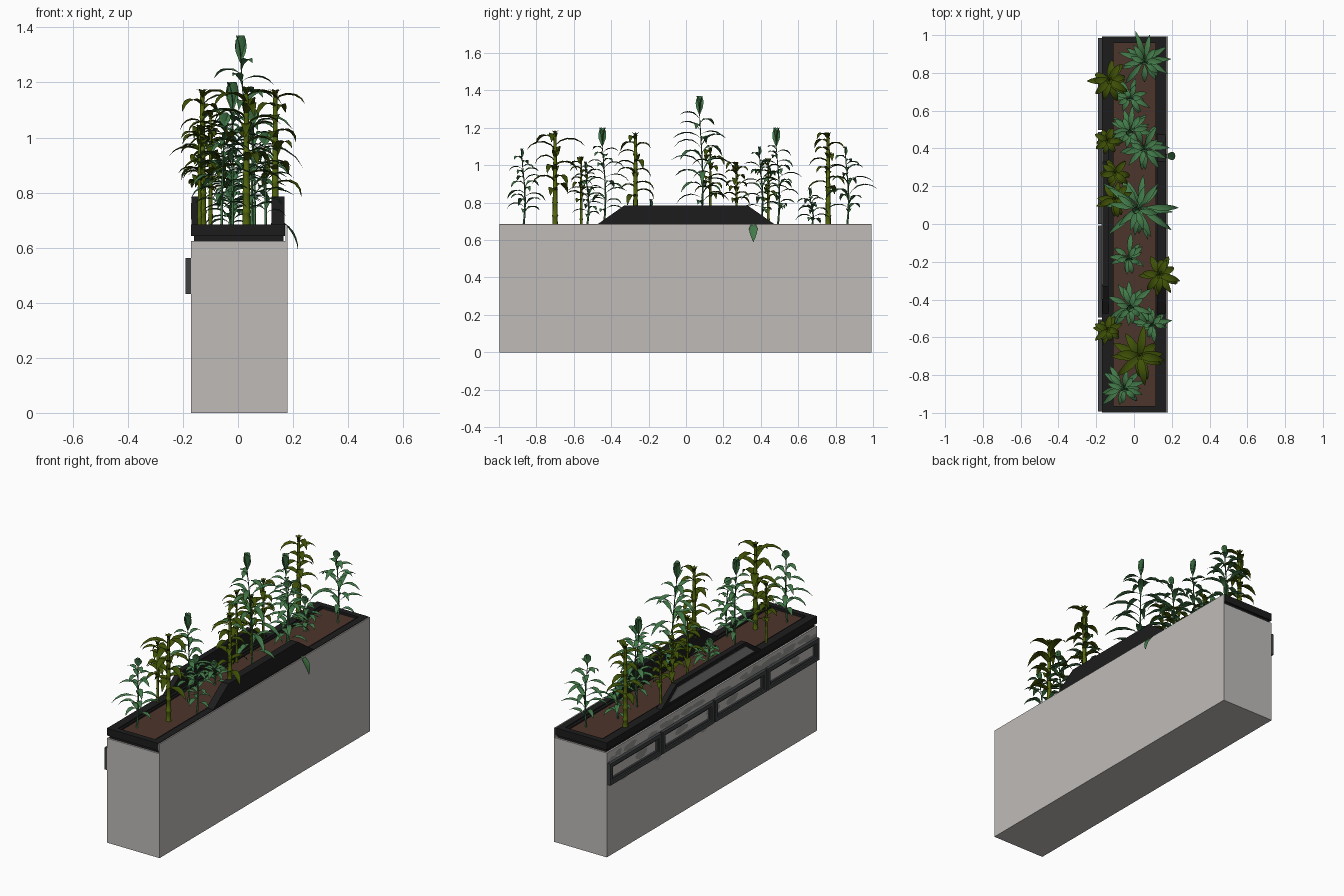
import bpy, bmesh, math, random
from mathutils import Vector

if "Cube" in bpy.data.objects:
    bpy.data.objects.remove(bpy.data.objects["Cube"])
random.seed(7)


def material(name, rgb):
    m = bpy.data.materials.new(name)
    m.diffuse_color = (*rgb, 1)
    m.use_nodes = True
    m.node_tree.nodes["Principled BSDF"].inputs["Base Color"].default_value = m.diffuse_color
    return m


CONCRETE = material("warm concrete", (0.52, 0.50, 0.485))
BLACK = material("black trim", (0.012, 0.012, 0.0125))
DARK = material("dark grey frame", (0.05, 0.052, 0.054))
PANEL = material("grey inset panel", (0.24, 0.24, 0.24))
STAIN = material("grey stain", (0.3, 0.295, 0.29))
SOIL = material("brown soil", (0.072, 0.035, 0.025))
GREEN = material("cool green leaf", (0.055, 0.19, 0.065))
OLIVE = material("olive leaf", (0.048, 0.08, 0.002))
STALK = material("olive stalk", (0.09, 0.14, 0.004))


def finish(name, bm, mats):
    me = bpy.data.meshes.new(name)
    bm.to_mesh(me)
    bm.free()
    for m in mats:
        me.materials.append(m)
    ob = bpy.data.objects.new(name, me)
    bpy.context.collection.objects.link(ob)
    return ob


def add_box(bm, x, y, z):
    vs = [bm.verts.new((a, b, c)) for a in x for b in y for c in z]
    for f in ((0, 1, 3, 2), (4, 6, 7, 5), (0, 4, 5, 1), (2, 3, 7, 6), (0, 2, 6, 4), (1, 5, 7, 3)):
        bm.faces.new([vs[i] for i in f])


def boxes(name, mat, specs):
    bm = bmesh.new()
    for s in specs:
        add_box(bm, *s)
    bmesh.ops.recalc_face_normals(bm, faces=bm.faces)
    return finish(name, bm, [mat])


def prism_x(name, pts, x0, x1, mat):
    """Extrude a (y, z) outline along x."""
    bm = bmesh.new()
    n = len(pts)
    a, b = [[bm.verts.new((x, y, z)) for y, z in pts] for x in (x0, x1)]
    bm.faces.new(a)
    bm.faces.new(b)
    for i in range(n):
        bm.faces.new((a[i], a[(i + 1) % n], b[(i + 1) % n], b[i]))
    bmesh.ops.recalc_face_normals(bm, faces=bm.faces)
    return finish(name, bm, [mat])


# planter body with raised skin on the right side
Y0, Y1 = -0.998, 0.992
boxes("planter_body", CONCRETE, [((-0.17, 0.172), (Y0, Y1), (0, 0.625))])
boxes("right_side_panel", CONCRETE, [((0.172, 0.179), (Y0, Y1), (0, 0.683))])

# collar, rim and soil
boxes("collar", BLACK, [((-0.16, 0.165), (Y0 + 0.01, Y1 - 0.01), (0.625, 0.645))])
boxes("rim", BLACK, [((-0.17, -0.12), (Y0, Y1), (0.642, 0.685)),
                     ((0.13, 0.171), (Y0, Y1), (0.642, 0.685)),
                     ((-0.12, 0.13), (Y0, Y0 + 0.035), (0.642, 0.685)),
                     ((-0.12, 0.13), (Y1 - 0.035, Y1), (0.642, 0.685))])
boxes("inner_lip", BLACK, [((-0.12, -0.108), (Y0 + 0.03, Y1 - 0.03), (0.642, 0.678)),
                           ((0.115, 0.13), (Y0 + 0.03, Y1 - 0.03), (0.642, 0.678))])
boxes("soil", SOIL, [((-0.115, 0.12), (Y0 + 0.03, Y1 - 0.03), (0.642, 0.67))])

# raised trapezoid guards on both long sides, the left with a grey plate
outline = [(-0.48, 0.68), (0.48, 0.68), (0.33, 0.785), (-0.33, 0.785)]
prism_x("left_guard", outline, -0.168, -0.135, BLACK)
prism_x("left_guard_plate", [(-0.40, 0.703), (0.40, 0.703), (0.32, 0.762), (-0.32, 0.762)],
        -0.171, -0.167, PANEL)
prism_x("right_guard", outline, 0.122, 0.168, BLACK)

# four frames on the left side, each with a stepped inner frame
for i in range(4):
    a = -0.993 + i * 0.497
    b = a + 0.487
    for nm, x0, d, w in (("outer", -0.19, 0, 0.023), ("inner", -0.181, 0.023, 0.01)):
        ya, yb, za, zb = a + d, b - d, 0.432 + d, 0.562 - d
        X = (x0, -0.169)
        boxes(f"side_frame_{nm}_{i + 1}", DARK,
              [(X, (ya, yb), (za, za + w)), (X, (ya, yb), (zb - w, zb)),
               (X, (ya, ya + w), (za + w, zb - w)), (X, (yb - w, yb), (za + w, zb - w))])

# irregular weathering plates behind the frames
bm = bmesh.new()
for i in range(36):
    cy, cz = -0.95 + i * 0.054, random.choice((0.43, 0.5, 0.57, 0.59))
    ry, rz = random.uniform(0.035, 0.07), random.uniform(0.015, 0.03)
    ring = []
    for k in range(9):
        t, s = k * math.tau / 9, random.uniform(0.7, 1.2)
        ring.append(bm.verts.new((-0.1715 - i % 3 * 0.0005, max(-0.99, min(0.985, cy + ry * s * math.cos(t))),
                                  min(0.622, cz + rz * s * math.sin(t)))))
    bm.faces.new(ring[::-1])
finish("weathering_plates", bm, [STAIN])


# plants
BROAD = (0.25, 0.75, 1.0, 0.85, 0.5, 0.04)
STALKED = (0.1, 0.3, 0.95, 1.0, 0.6, 0.04)


def add_leaf(bm, base, az, length, width, rise, droop, mi, prof=BROAD, n=5):
    """Folded leaf strip that starts at elevation `rise` and bends to `droop`."""
    out = Vector((math.cos(az), math.sin(az), 0))
    side = Vector((-out.y, out.x, 0))
    p, rows = Vector(base), []
    for k in range(n + 1):
        e = rise + (droop - rise) * k / n
        w = width * prof[k] / 2
        up = Vector((0, 0, 1)) * math.cos(e) - out * math.sin(e)
        rows.append([bm.verts.new(q) for q in (p - side * w + up * w * 0.35, p, p + side * w + up * w * 0.35)])
        p = p + (out * math.cos(e) + Vector((0, 0, 1)) * math.sin(e)) * (length / n)
    for r, s in zip(rows, rows[1:]):
        for j in (0, 1):
            f = bm.faces.new((r[j], r[j + 1], s[j + 1], s[j]))
            f.normal_update()
            f.material_index, f.smooth = mi, True


def add_stem(bm, path, sides=7):
    """Tube through (point, radius) pairs."""
    rings = [[bm.verts.new(p + Vector((r * math.cos(t * math.tau / sides), r * math.sin(t * math.tau / sides), 0)))
              for t in range(sides)] for p, r in path]
    for a, b in zip(rings, rings[1:]):
        for t in range(sides):
            f = bm.faces.new((a[t], a[(t + 1) % sides], b[(t + 1) % sides], b[t]))
            f.smooth = True
    bm.faces.new(rings[-1])


def green_plant(name, x, y, top, reach):
    bm = bmesh.new()
    h, z0 = top - 0.66, 0.66
    tip = 0.1 if top > 1.15 else 0.05
    lean = -0.025 if top > 1.3 else random.uniform(-0.012, 0.012)
    at = lambda t: Vector((x + lean * t * t, y + 0.01 * math.sin(t * 4), z0 + (h - tip) * t))
    add_stem(bm, [(at(k / 5), 0.006 - 0.0008 * k) for k in range(6)], 5)
    n = 12 + int(h * 18)
    for k in range(n):
        t = 0.2 + 0.76 * k / (n - 1)
        size = reach * (1.5 - 0.75 * abs(t - 0.5) * 2) * random.uniform(0.8, 1.15)
        add_leaf(bm, at(t), k * 2.4 + random.uniform(-.4, .4), size, 0.022 + reach * 0.07,
                 random.uniform(0.4, 1.0), random.uniform(-1.3, -0.6), 0, STALKED)
    for az in (1.57, -1.2, 3.0) if top > 1.15 else (1.57, -1.2):  # upright top blades
        add_leaf(bm, at(1), az, tip * 1.02, 0.042, 1.5, 1.25, 0, (0.1, 0.5, 0.9, 1.0, 0.9, 0.4))
    finish(name, bm, [GREEN])


def olive_plant(name, x, y, top, reach, base=0.66):
    bm = bmesh.new()
    h = top - base
    r = 0.017 if top > 1.15 else 0.009
    path = []
    for k in range(8):  # jointed stalk
        z, q = base + h * 0.93 * k / 7, r * (1 - 0.07 * k)
        path += [(Vector((x, y, z + d)), q * s) for d, s in ((-0.006, 0.9), (0, 1.12), (0.006, 0.9))]
    add_stem(bm, path)
    n = 14
    for k in range(n):
        t = 0.38 + 0.54 * k / (n - 1)
        add_leaf(bm, (x, y, base + h * t), k * 2.4 + random.uniform(-.5, .5),
                 reach * random.uniform(1.15, 1.65), 0.022 + reach * 0.2,
                 random.uniform(0.4, 1.0), random.uniform(-1.7, -1.0), 1)
    for k in range(6):  # curled bud
        add_leaf(bm, (x, y, base + h * 0.93), k * 1.05, h * 0.08, 0.02, 1.5, 0.2, 1)
    finish(name, bm, [STALK, OLIVE])


greens = [(0.06, 0.86, 1.10, 0.12), (-0.02, 0.67, 0.88, 0.09), (-0.02, 0.49, 1.20, 0.10),
          (0.05, 0.40, 1.10, 0.115), (0.035, 0.08, 1.37, 0.155), (-0.03, -0.18, 0.82, 0.09),
          (-0.02, -0.44, 1.20, 0.105), (0.10, -0.53, 1.02, 0.08), (-0.06, -0.87, 1.09, 0.105)]
for i, g in enumerate(greens):
    green_plant(f"green_plant_{i + 1}", *g)

olives = [(0.03, -0.70, 1.19, 0.115), (0.135, -0.27, 1.18, 0.085, 0.61), (-0.13, 0.76, 1.18, 0.085),
          (-0.14, 0.44, 1.04, 0.06), (-0.10, 0.13, 1.10, 0.075), (-0.10, 0.27, 1.02, 0.065),
          (-0.14, -0.56, 1.05, 0.06)]
for i, o in enumerate(olives):
    olive_plant(f"olive_plant_{i + 1}", *o)

# single leaf hanging over the right side
bm = bmesh.new()
add_leaf(bm, (0.165, 0.36, 0.69), 0, 0.115, 0.045, -0.8, -1.5, 0)
finish("hanging_leaf", bm, [GREEN])
